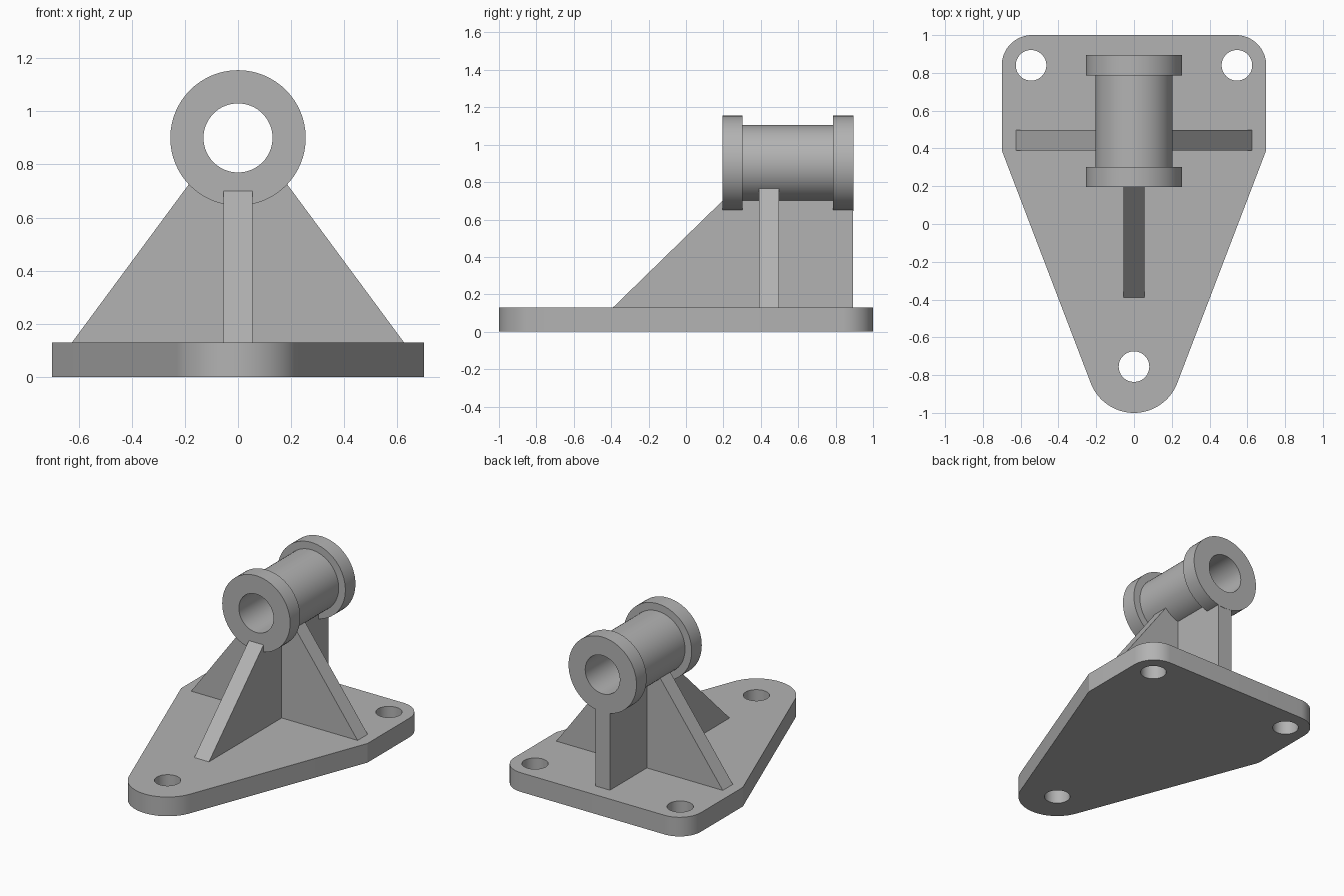
import bpy, bmesh, math

cube = bpy.data.objects.get("Cube")
if cube:
    bpy.data.objects.remove(cube, do_unlink=True)

COLOUR = (0.45, 0.45, 0.45, 1)
metal = bpy.data.materials.new("plain grey")
metal.use_nodes = True
metal.diffuse_color = COLOUR
metal.node_tree.nodes["Principled BSDF"].inputs["Base Color"].default_value = COLOUR

BASE_TOP = 0.13
AXIS_Z = 0.90


def finish(bm, name, smooth=False):
    bmesh.ops.remove_doubles(bm, verts=bm.verts, dist=1e-5)
    bmesh.ops.recalc_face_normals(bm, faces=bm.faces)
    mesh = bpy.data.meshes.new(name)
    bm.to_mesh(mesh)
    bm.free()
    mesh.materials.clear()
    mesh.materials.append(metal)
    obj = bpy.data.objects.new(name, mesh)
    bpy.context.collection.objects.link(obj)
    if smooth:
        bpy.ops.object.select_all(action="DESELECT")
        obj.select_set(True)
        bpy.context.view_layer.objects.active = obj
        bpy.ops.object.shade_smooth_by_angle(angle=math.radians(20))
    return obj


def arc(cx, cy, r, start, end, steps):
    angles = [math.radians(start + (end - start) * i / steps) for i in range(steps + 1)]
    return [(cx + r * math.cos(a), cy + r * math.sin(a)) for a in angles]


def prism(name, outline, direction):
    """Extrude a closed outline of 3D points along a direction."""
    bm = bmesh.new()
    face = bm.faces.new([bm.verts.new(p) for p in outline])
    new = bmesh.ops.extrude_face_region(bm, geom=[face])["geom"]
    verts = [v for v in new if isinstance(v, bmesh.types.BMVert)]
    bmesh.ops.translate(bm, vec=direction, verts=verts)
    return finish(bm, name)


# Base plate: rounded outline with three bolt holes, filled and extruded
outline = (arc(0, -0.755, 0.245, -159, -21, 32) + [(0.70, 0.39)]
           + arc(0.54, 0.84, 0.16, 0, 90, 16)
           + arc(-0.54, 0.84, 0.16, 90, 180, 16) + [(-0.70, 0.39)])
holes = [arc(x, y, 0.081, 0, 360, 48)[:-1]
         for x, y in ((0, -0.755), (0.545, 0.84), (-0.545, 0.84))]
curve = bpy.data.curves.new("plate_outline", "CURVE")
curve.dimensions = "2D"
curve.fill_mode = "BOTH"
curve.extrude = BASE_TOP / 2
for loop in [outline] + holes:
    spline = curve.splines.new("POLY")
    spline.points.add(len(loop) - 1)
    for point, (x, y) in zip(spline.points, loop):
        point.co = (x, y, 0, 1)
    spline.use_cyclic_u = True
helper = bpy.data.objects.new("plate_outline", curve)
bpy.context.collection.objects.link(helper)
depsgraph = bpy.context.evaluated_depsgraph_get()
bm = bmesh.new()
bm.from_mesh(helper.evaluated_get(depsgraph).to_mesh())
bpy.data.objects.remove(helper, do_unlink=True)
bmesh.ops.translate(bm, vec=(0, 0, BASE_TOP / 2), verts=bm.verts)
finish(bm, "base_plate", smooth=True)

# Bearing tube: flanged ring section spun round the y axis
section = [(0.13, 0.195), (0.255, 0.195), (0.255, 0.303), (0.205, 0.303),
           (0.205, 0.787), (0.255, 0.787), (0.255, 0.895), (0.13, 0.895)]
bm = bmesh.new()
verts = [bm.verts.new((r, y, AXIS_Z)) for r, y in section]
edges = [bm.edges.new((a, b)) for a, b in zip(verts, verts[1:] + verts[:1])]
bmesh.ops.spin(bm, geom=verts + edges, cent=(0, 0, AXIS_Z), axis=(0, 1, 0),
               angle=math.tau, steps=64, use_merge=True)
finish(bm, "bearing_tube", smooth=True)

# Long rib under the tube, sloping down to the front
profile = [(-0.39, BASE_TOP), (0.195, 0.70), (0.25, 0.72), (0.85, 0.72),
           (0.85, 0.70), (0.894, 0.70), (0.894, BASE_TOP)]
prism("long_rib", [(-0.055, y, z) for y, z in profile], (0.11, 0, 0))

# Cross rib, its sloped sides ending inside the tube wall
side = [(0.625, BASE_TOP), (0.13, 0.80)]
profile = side + [(0, 0.73)] + [(-x, z) for x, z in reversed(side)]
prism("cross_rib", [(x, 0.39, z) for x, z in profile], (0, 0.108, 0))
